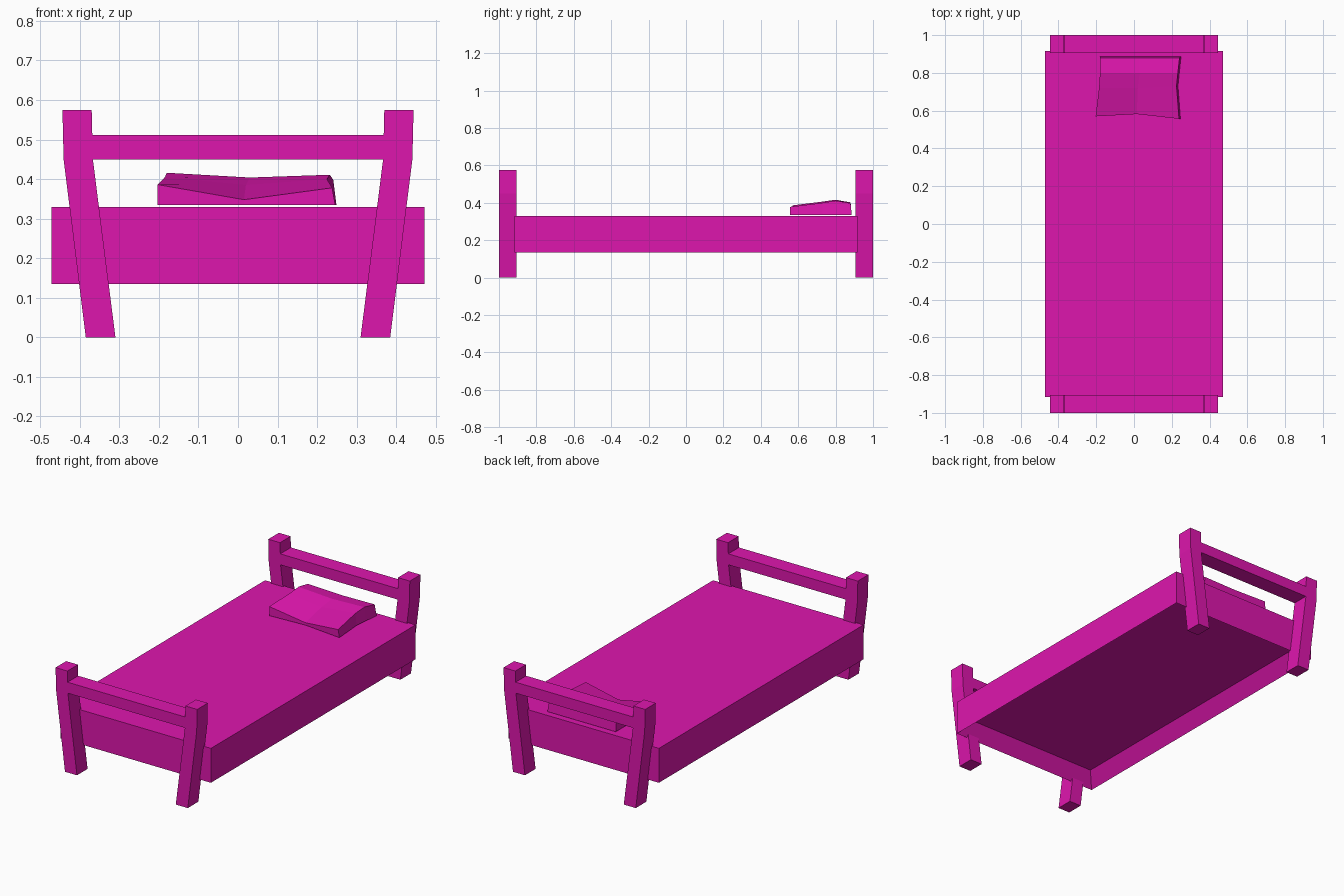
import bpy, bmesh

if "Cube" in bpy.data.objects:
    bpy.data.objects.remove(bpy.data.objects["Cube"])

mat = bpy.data.materials.new("magenta")
mat.diffuse_color = (0.73, 0.008, 0.42, 1)
mat.use_nodes = True
mat.node_tree.nodes["Principled BSDF"].inputs["Base Color"].default_value = mat.diffuse_color


def finish(name, bm):
    bmesh.ops.recalc_face_normals(bm, faces=bm.faces)
    mesh = bpy.data.meshes.new(name)
    bm.to_mesh(mesh)
    bm.free()
    mesh.materials.append(mat)
    ob = bpy.data.objects.new(name, mesh)
    bpy.context.collection.objects.link(ob)
    return ob


def box(bm, lo, hi):
    r = bmesh.ops.create_cube(bm, size=1)
    for v in r["verts"]:
        v.co = [(a + b) / 2 + c * (b - a) for a, b, c in zip(lo, hi, v.co)]


# Bed base: box with a shallow recess in the underside
bm = bmesh.new()
box(bm, (-0.472, -0.917, 0.135), (0.472, 0.917, 0.33))
bm.normal_update()
under = [f for f in bm.faces if f.normal.z < -0.9]
bmesh.ops.inset_region(bm, faces=under, thickness=0.075)
for v in under[0].verts:
    v.co.z += 0.08
finish("bed_base", bm)

# Splayed posts: side profile extruded along y
PROFILE = [(0.31, 0), (0.385, 0), (0.441, 0.45), (0.444, 0.575),
           (0.37, 0.575), (0.367, 0.45)]
for end, y in (("front", -1.0), ("back", 0.905)):
    for side, s in (("left", -1), ("right", 1)):
        bm = bmesh.new()
        face = bm.faces.new([bm.verts.new((s * x, y, z)) for x, z in PROFILE])
        r = bmesh.ops.extrude_face_region(bm, geom=[face])
        for v in r["geom"]:
            if isinstance(v, bmesh.types.BMVert):
                v.co.y += 0.095
        if not any(f.is_valid and all(abs(v.co.y - y) < 1e-5 for v in f.verts) for f in bm.faces):
            bm.faces.new([v for v in bm.verts if abs(v.co.y - y) < 1e-5][:len(PROFILE)])
        finish(f"{end}_{side}_post", bm)
    # Cross rail between the posts
    bm = bmesh.new()
    box(bm, (-0.369, y, 0.45), (0.369, y + 0.095, 0.512))
    finish(f"{end}_rail", bm)

# Pillow: sagging top grid, rows from front to back, with side walls and flat bottom
TOP = [[(-0.203, 0.57, 0.386), (0.015, 0.582, 0.348), (0.238, 0.557, 0.378)],
       [(-0.185, 0.72, 0.405), (0.02, 0.72, 0.385), (0.225, 0.73, 0.40)],
       [(-0.18, 0.80, 0.416), (0.03, 0.80, 0.404), (0.232, 0.80, 0.411)],
       [(-0.18, 0.88, 0.402), (0.03, 0.88, 0.395), (0.241, 0.88, 0.398)]]
bm = bmesh.new()
top = [[bm.verts.new(p) for p in row] for row in TOP]
low = [[bm.verts.new((p[0] + (0.008 if i == 2 else 0),
                      p[1] + (0.006 if j == 3 else 0), 0.334))
        for i, p in enumerate(row)] for j, row in enumerate(TOP)]
for g in (top, low):
    for j in range(3):
        for i in range(2):
            bm.faces.new((g[j][i], g[j][i + 1], g[j + 1][i + 1], g[j + 1][i]))
ring = [(0, 0), (0, 1), (0, 2), (1, 2), (2, 2), (3, 2), (3, 1), (3, 0), (2, 0), (1, 0)]
for (a, b), (c, d) in zip(ring, ring[1:] + ring[:1]):
    bm.faces.new((low[a][b], low[c][d], top[c][d], top[a][b]))
finish("pillow", bm)
